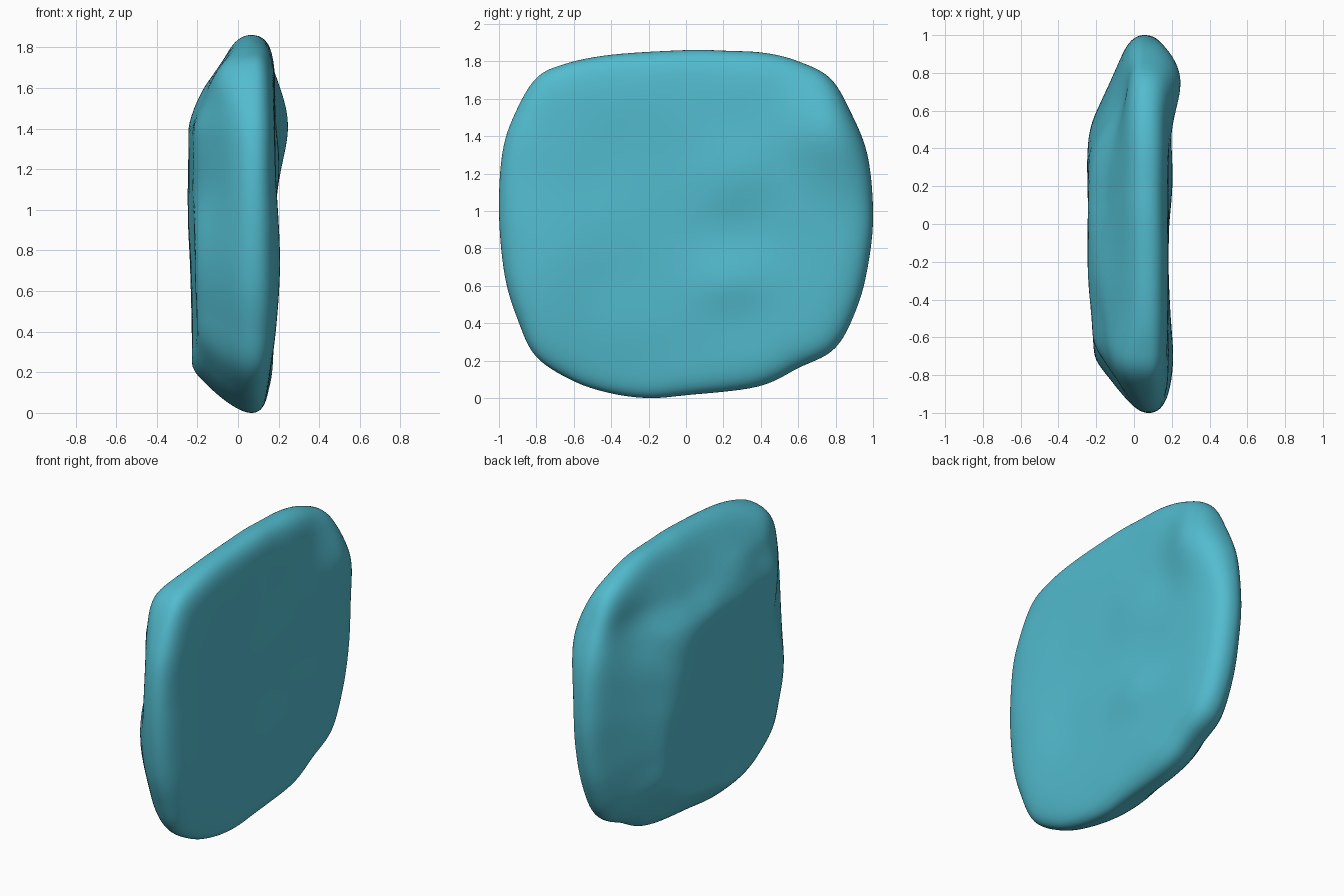
import bpy, bmesh, math
from mathutils import Vector, noise

if "Cube" in bpy.data.objects:
    bpy.data.objects.remove(bpy.data.objects["Cube"])

CZ = 0.93
# Outline of the slab seen from the right: (y, z), counter-clockwise
OUTLINE = [(1, 1.0), (0.97, 1.3), (0.88, 1.53), (0.77, 1.71), (0.6, 1.8), (0.42, 1.845),
           (0.2, 1.857), (0, 1.86), (-0.4, 1.835), (-0.65, 1.785), (-0.8, 1.71), (-0.91, 1.53),
           (-0.98, 1.32), (-1, 1.0), (-0.97, 0.66), (-0.9, 0.42), (-0.8, 0.22),
           (-0.6, 0.09), (-0.4, 0.025), (-0.2, 0.0), (0, 0.015), (0.38, 0.06),
           (0.6, 0.16), (0.8, 0.27), (0.92, 0.5), (0.98, 0.75)]
STEPS, RINGS = 7, 40


def spline(pts, steps):
    """Closed Catmull-Rom curve through the points."""
    out, n = [], len(pts)
    for i in range(n):
        a, b, c, d = (Vector(pts[(i + k) % n]) for k in (-1, 0, 1, 2))
        for s in range(steps):
            t = s / steps
            out.append(0.5 * (2 * b + (c - a) * t + (2 * a - 5 * b + 4 * c - d) * t * t
                              + (3 * b - a - 3 * c + d) * t ** 3))
    return out


def bump(y, z, cy, cz, ry, rz):
    return math.exp(-((y - cy) / ry) ** 2 - ((z - cz) / rz) ** 2)


def around(angle, centre, spread):
    off = (angle - centre + 180) % 360 - 180
    return math.exp(-(off / spread) ** 2)


def ramp(t):
    t = min(max(t, 0), 1)
    return t * t * (3 - 2 * t)


def smooth_min(a, b, k):
    h = max(k - abs(a - b), 0) / k
    return min(a, b) - h * h * k / 4


def rim_x(y):
    return 0.065 - 0.012 * y


# Flatter right face, with shallow bumps and dents and a tight round edge
def right_x(y, z, rho, radius, angle):
    mid = rim_x(y)
    face = 0.182 + 0.025 * bump(y, z, 0.22, 0.62, 0.2, 0.15) - 0.012 * bump(y, z, 0.25, 0.9, 0.28, 0.16)
    face += 0.075 * bump(y, z, 0.8, 1.43, 0.24, 0.26) + 0.018 * bump(y, z, 0.25, 1.2, 0.25, 0.2)
    face += 0.025 * bump(y, z, -0.75, 0.75, 0.25, 0.4)
    face -= 0.025 * bump(y, z, -0.2, 0.0, 0.7, 0.35)
    return mid + (face - mid) * (1 - rho ** 13) ** 0.45


# Left face: a flat plateau cut by a broad bevel, widest at the upper back
def left_x(y, z, rho, radius, angle):
    mid = rim_x(y)
    width = 0.27 + 0.33 * around(angle, 32, 52) + 0.07 * around(angle, -25, 22)
    width += 0.15 * around(angle, 163, 17) - 0.05 * around(angle, 250, 40)
    start = 0.075 + 0.08 * around(angle, 136, 13)
    plateau = 0.244 + mid - 0.018 * bump(y, z, 0, 0.4, 3, 0.35)
    plateau -= 0.045 * ramp((z - 1.38) / 0.2) + 0.025 * ramp((-y - 0.2) / 0.4)
    inset = (1 - rho) * radius
    line = start + (plateau - start) * inset / width
    depth = smooth_min(line, plateau, 0.04)
    depth -= 0.035 * bump(y, z, 0.62, 1.47, 0.19, 0.19)
    return mid - depth * (1 - rho ** 30) ** 0.5


bm = bmesh.new()
rim = [p - Vector((0, CZ)) for p in spline(OUTLINE, STEPS)]
N = len(rim)


def point(func, p, rho):
    y, z = p.x * rho, CZ + p.y * rho
    x = func(y, z, rho, p.length, math.degrees(math.atan2(p.y, p.x)))
    wobble = 0.006 * noise.noise(Vector((x * 2, y * 3.2, z * 3.2))) * (1 - rho ** 20)
    return bm.verts.new((x + wobble, y, z))


# Both faces share the rim loop and shrink to a centre point
rim_loop = [point(right_x, p, 1.0) for p in rim]
for func in (right_x, left_x):
    outer = rim_loop
    for r in range(RINGS - 1, 0, -1):
        rho = math.sin(r / RINGS * math.pi / 2)
        inner = [point(func, p, rho) for p in rim]
        for i in range(N):
            j = (i + 1) % N
            bm.faces.new((outer[i], outer[j], inner[j], inner[i]))
        outer = inner
    centre = point(func, rim[0], 0.0)
    for i in range(N):
        bm.faces.new((outer[i], outer[(i + 1) % N], centre))

# Soften the depth, then rest the lowest point on the ground
for _ in range(3):
    bmesh.ops.smooth_vert(bm, verts=bm.verts[:], factor=0.3,
                          use_axis_x=True, use_axis_y=False, use_axis_z=False)
low = min(v.co.z for v in bm.verts)
for v in bm.verts:
    v.co.z -= low
bmesh.ops.recalc_face_normals(bm, faces=bm.faces)
for f in bm.faces:
    f.smooth = True

mesh = bpy.data.meshes.new("stone_slab")
bm.to_mesh(mesh)
bm.free()
slab = bpy.data.objects.new("stone_slab", mesh)
bpy.context.collection.objects.link(slab)
mat = bpy.data.materials.new("teal_stone")
mat.diffuse_color = (0.085, 0.50, 0.62, 1)
mat.use_nodes = True
mat.node_tree.nodes["Principled BSDF"].inputs["Base Color"].default_value = mat.diffuse_color
mesh.materials.append(mat)
